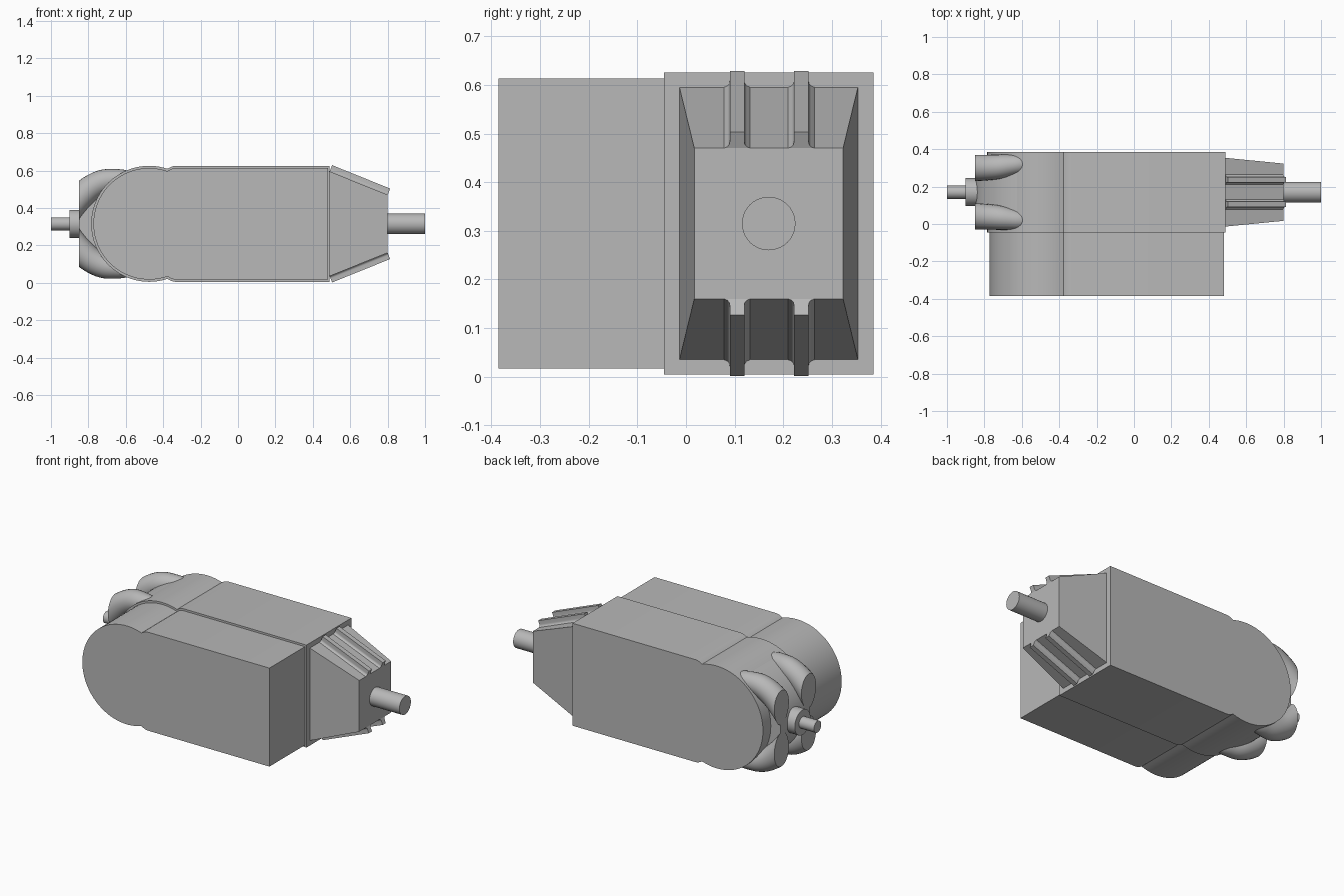
import bpy, bmesh, math
from mathutils import Vector, Matrix

if "Cube" in bpy.data.objects:
    bpy.data.objects.remove(bpy.data.objects["Cube"], do_unlink=True)

AXIS_Y, AXIS_Z = 0.17, 0.315   # line of the drive shaft

grey = bpy.data.materials.new("plain_grey")
grey.use_nodes = True
grey.diffuse_color = (0.48, 0.48, 0.48, 1)
grey.node_tree.nodes["Principled BSDF"].inputs["Base Color"].default_value = (0.48, 0.48, 0.48, 1)


def finish(bm, name, angle=25):
    bmesh.ops.recalc_face_normals(bm, faces=bm.faces)
    mesh = bpy.data.meshes.new(name)
    bm.to_mesh(mesh)
    bm.free()
    mesh.materials.append(grey)
    ob = bpy.data.objects.new(name, mesh)
    bpy.context.collection.objects.link(ob)
    bpy.ops.object.select_all(action='DESELECT')
    ob.select_set(True)
    bpy.context.view_layer.objects.active = ob
    bpy.ops.object.shade_smooth_by_angle(angle=math.radians(angle))
    return ob


def loft(bm, rings):
    """Skin closed rings of equal length and cap both ends."""
    loops = [[bm.verts.new(p) for p in ring] for ring in rings]
    for a, b in zip(loops, loops[1:]):
        for i in range(len(a)):
            j = (i + 1) % len(a)
            bm.faces.new((a[i], a[j], b[j], b[i]))
    bm.faces.new(loops[0])
    bm.faces.new(loops[-1])


def housing(name, y0, y1, radius, half, end):
    """Round-ended casing with a small concave step before its flat part."""
    cx, join = -0.475, 0.098
    start = math.acos(join / radius)
    upper = [(end, half), (-0.335, half), (-0.352, half - 0.003), (-0.365, half - 0.009)]
    steps = 48
    arc = []
    for i in range(steps + 1):
        a = start + (2 * math.pi - 2 * start) * i / steps
        arc.append((cx + radius * math.cos(a), radius * math.sin(a)))
    outline = upper + arc + [(x, -z) for x, z in reversed(upper)]
    bm = bmesh.new()
    loft(bm, [[(x, y, AXIS_Z + z) for x, z in outline] for y in (y0, y1)])
    finish(bm, name, 20)


def rod(name, x0, x1, radius):
    bm = bmesh.new()
    turn = [2 * math.pi * i / 40 for i in range(40)]
    loft(bm, [[(x, AXIS_Y + radius * math.cos(a), AXIS_Z + radius * math.sin(a))
               for a in turn] for x in (x0, x1)])
    finish(bm, name, 30)


# Two-part casing
housing("rear_housing", -0.045, 0.385, 0.31, 0.31, 0.49)
housing("front_housing", -0.385, -0.045, 0.298, 0.298, 0.48)

# Tapered nose
bm = bmesh.new()
loft(bm, [[(x, AXIS_Y + sy * hy, AXIS_Z + sz * hz)
           for sy, sz in ((-1, -1), (1, -1), (1, 1), (-1, 1))]
          for x, hy, hz in ((0.485, 0.184, 0.282), (0.8, 0.153, 0.155))])
finish(bm, "tapered_nose")

# Ribs with flared feet on the upper and lower slopes
half_rib = [(0.029, -0.003), (0.027, 0), (0.02, 0.003), (0.016, 0.008), (0.015, 0.014), (0.015, 0.036)]
section = half_rib + [(-y, h) for y, h in reversed(half_rib)]
normal = Vector((0.125, 0, 0.31)).normalized()
for side, sz in (("upper", 1), ("lower", -1)):
    for place, yc in (("front", 0.105), ("back", 0.237)):
        bm = bmesh.new()
        rings = []
        for x, z in ((0.49, 0.28), (0.8, 0.155)):
            ring = []
            for y, h in section:
                p = Vector((x, 0, z)) + normal * h
                ring.append((p.x, yc + y, AXIS_Z + sz * p.z))
            rings.append(ring)
        loft(bm, rings)
        finish(bm, f"{side}_{place}_rib", 35)

# Shafts and collar
rod("output_shaft", 0.78, 1.0, 0.055)
rod("rear_collar", -0.9, -0.8, 0.075)
rod("rear_shaft", -1.0, -0.88, 0.035)

# Crescent web behind the collar
bm = bmesh.new()
arc = [math.pi * (0.5 + i / 40) for i in range(41)]
loft(bm, [[(-0.5 + 0.35 * math.cos(a), y, AXIS_Z + 0.29 * math.sin(a)) for a in arc]
          for y in (0.03, 0.31)])
finish(bm, "crescent_web")

# Rounded claws: tapered bent tubes sliced flat at the collar face
# path entries: x, z from axis, y from axis, radius
path = [(-0.5, 0.2, 0.155, 0.04), (-0.6, 0.235, 0.15, 0.05), (-0.66, 0.235, 0.143, 0.058),
        (-0.72, 0.225, 0.136, 0.065), (-0.78, 0.196, 0.132, 0.068),
        (-0.83, 0.155, 0.13, 0.07), (-0.88, 0.1, 0.13, 0.07), (-0.93, 0.03, 0.13, 0.07)]


def smooth_path(points, cuts=4):
    """Catmull-Rom subdivision of the path."""
    pts = [Vector(p) for p in points]
    out = []
    for i in range(len(pts) - 1):
        a, b, c, d = pts[max(i - 1, 0)], pts[i], pts[i + 1], pts[min(i + 2, len(pts) - 1)]
        for k in range(cuts):
            t = k / cuts
            out.append(0.5 * (2 * b + (c - a) * t + (2 * a - 5 * b + 4 * c - d) * t * t
                              + (3 * b - a - 3 * c + d) * t ** 3))
    return out + [pts[-1]]


spine = smooth_path(path)
for side, sz in (("upper", 1), ("lower", -1)):
    for place, sy in (("front", -1), ("back", 1)):
        bm = bmesh.new()
        rings = []
        for i, p in enumerate(spine):
            d = spine[min(i + 1, len(spine) - 1)] - spine[max(i - 1, 0)]
            out = Vector((d.y, 0, -d.x)).normalized()
            ring = []
            for k in range(24):
                a = 2 * math.pi * k / 24
                q = Vector((p[0], p[2] + p[3] * math.cos(a), p[1])) + out * (p[3] * math.sin(a))
                ring.append((q.x, AXIS_Y + sy * q.y, AXIS_Z + sz * q.z))
            rings.append(ring)
        loft(bm, rings)
        geom = bm.verts[:] + bm.edges[:] + bm.faces[:]
        cut = bmesh.ops.bisect_plane(bm, geom=geom, plane_co=(-0.85, 0, 0),
                                     plane_no=(-1, 0, 0), clear_outer=True)
        rim = [e for e in cut["geom_cut"] if isinstance(e, bmesh.types.BMEdge)]
        bmesh.ops.holes_fill(bm, edges=rim)
        finish(bm, f"{side}_{place}_claw", 35)
